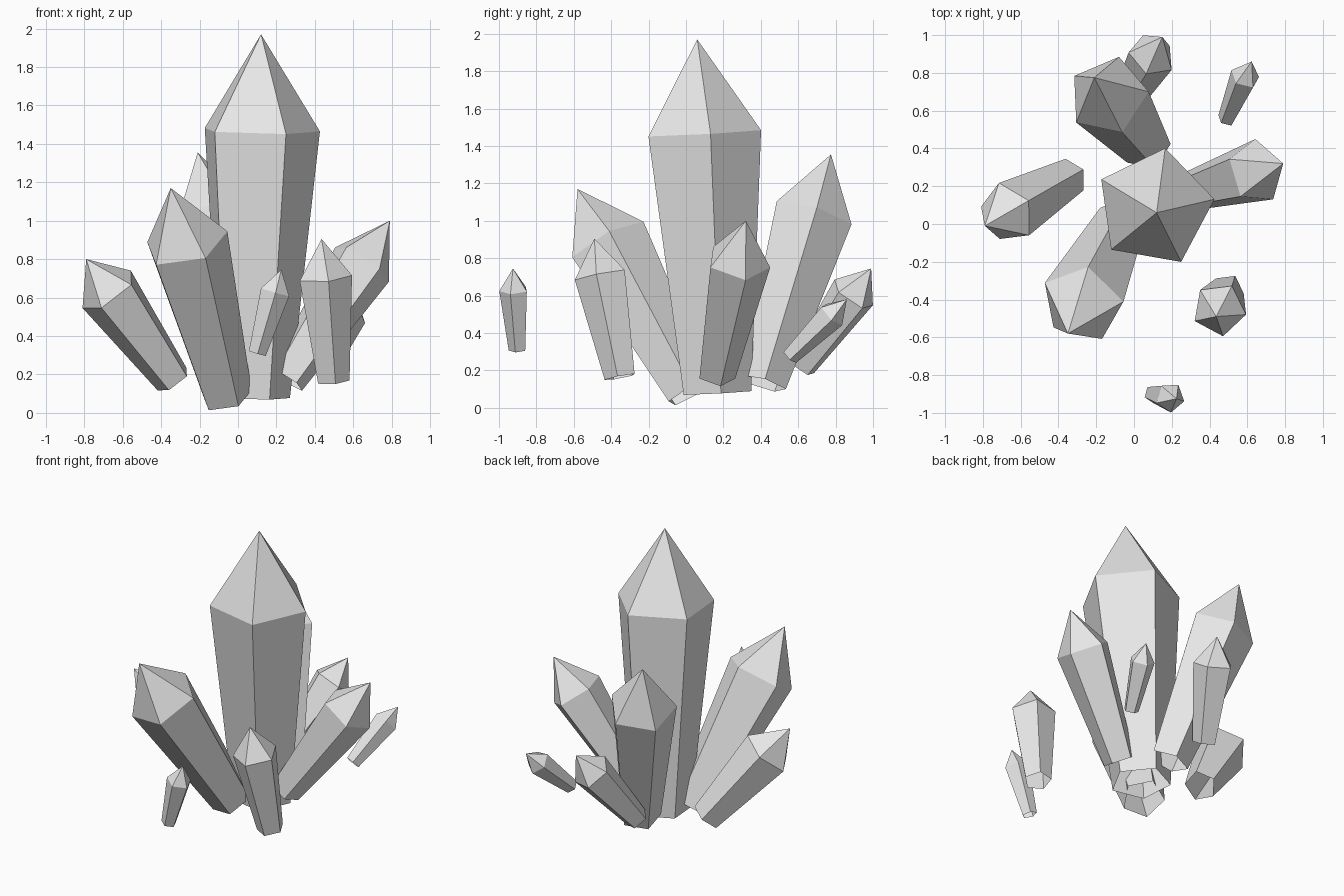
import bpy, bmesh
from math import cos, sin, radians, tau
from mathutils import Vector

if "Cube" in bpy.data.objects:
    bpy.data.objects.remove(bpy.data.objects["Cube"], do_unlink=True)

SIDES = 5
SHOULDER = 0.735   # where the point starts, along the length
BASE_RATIO = 0.6   # base radius relative to the shoulder radius

# One pale grey stone material
stone = bpy.data.materials.new("pale_grey_stone")
stone.use_nodes = True
stone.diffuse_color = (0.8, 0.8, 0.8, 1)
stone.node_tree.nodes["Principled BSDF"].inputs["Base Color"].default_value = (0.8, 0.8, 0.8, 1)


def crystal(name, base, tip, radius, turn):
    """Tapered five-sided shaft, open underneath, with a pointed cap."""
    base, tip = Vector(base), Vector(tip)
    axis = (tip - base).normalized()
    u = Vector((cos(radians(turn)), sin(radians(turn)), 0))
    u = (u - axis * u.dot(axis)).normalized()
    v = axis.cross(u)

    bm = bmesh.new()

    def ring(centre, r):
        angles = [tau * i / SIDES for i in range(SIDES)]
        return [bm.verts.new(centre + r * (cos(a) * u + sin(a) * v)) for a in angles]

    low = ring(base, radius * BASE_RATIO)
    high = ring(base.lerp(tip, SHOULDER), radius)
    point = bm.verts.new(tip)
    for i in range(SIDES):
        j = (i + 1) % SIDES
        bm.faces.new((low[i], low[j], high[j], high[i]))
        bm.faces.new((high[i], high[j], point))

    mesh = bpy.data.meshes.new(name)
    bm.to_mesh(mesh)
    bm.free()
    mesh.materials.append(stone)
    bpy.context.collection.objects.link(bpy.data.objects.new(name, mesh))


# Large central crystal
crystal("main_crystal", (0.08, 0.16, 0.08), (0.12, 0.06, 1.97), 0.32, 8)

# Leaning crystals around it
crystal("front_right_crystal", (-0.06, 0.02, 0.08), (-0.35, -0.58, 1.17), 0.227, 11)
crystal("back_crystal", (0.065, 0.41, 0.13), (-0.21, 0.775, 1.355), 0.22, 78)
crystal("left_crystal", (0.25, 0.16, 0.175), (0.79, 0.32, 1.0), 0.175, 16.5)
crystal("right_crystal", (-0.335, 0.25, 0.17), (-0.79, -0.01, 0.8), 0.168, 30)
crystal("front_left_crystal", (0.495, -0.35, 0.165), (0.435, -0.49, 0.905), 0.145, -10)

# Small outer crystals
crystal("small_front_crystal", (0.10, -0.90, 0.31), (0.225, -0.925, 0.745), 0.08, -15)
crystal("small_back_crystal", (-0.06, 0.62, 0.22), (0.15, 0.99, 0.745), 0.13, 99)
crystal("small_back_left_crystal", (0.49, 0.555, 0.275), (0.623, 0.86, 0.58), 0.08, 19)
